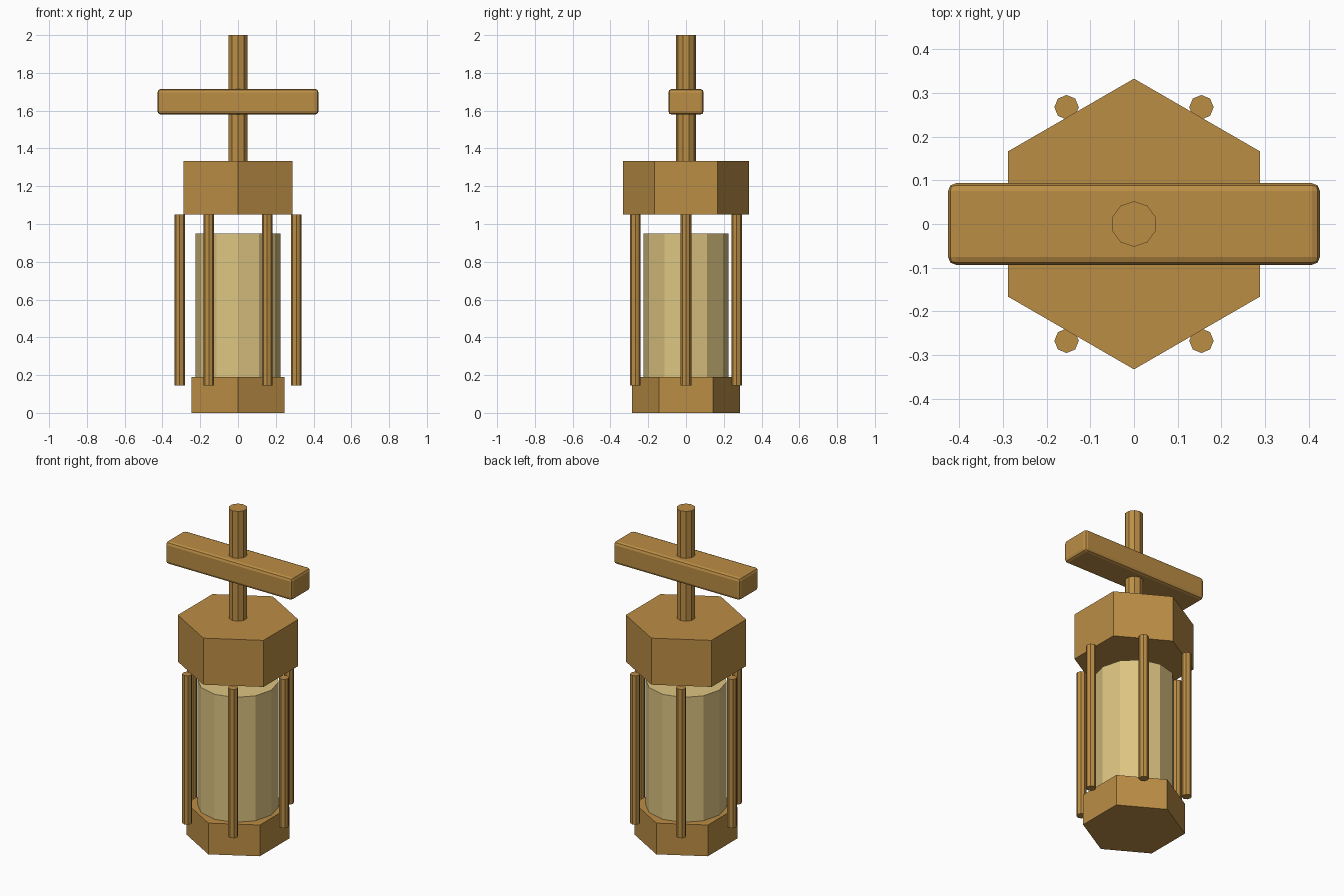
import bpy
import math

cube = bpy.data.objects.get("Cube")
if cube:
    bpy.data.objects.remove(cube, do_unlink=True)


def make_material(name, color):
    mat = bpy.data.materials.new(name)
    mat.use_nodes = True
    mat.diffuse_color = color
    mat.node_tree.nodes["Principled BSDF"].inputs["Base Color"].default_value = color
    return mat


brass = make_material("brass", (0.5, 0.27, 0.06, 1))
amber = make_material("pale amber", (0.72, 0.55, 0.22, 1))


def prism(name, sides, radius, bottom, top, mat, x=0, y=0):
    """Upright flat-sided cylinder with a corner pointing along y."""
    bpy.ops.mesh.primitive_cylinder_add(
        vertices=sides, radius=radius, depth=top - bottom,
        location=(x, y, (bottom + top) / 2))
    obj = bpy.context.object
    obj.name = name
    obj.data.materials.append(mat)
    return obj


# Hexagonal end caps and the chamber between them
prism("base_cap", 6, 0.285, 0, 0.19, brass)
prism("chamber", 12, 0.225, 0.19, 0.95, amber)
prism("top_cap", 6, 0.333, 1.05, 1.333, brass)

# Ring of six guard rods hanging from the top cap
for i in range(6):
    angle = i * math.pi / 3
    prism(f"guard_rod_{i + 1}", 8, 0.028, 0.145, 1.05, brass,
          0.309 * math.cos(angle), 0.309 * math.sin(angle))

# Plunger shaft
prism("plunger_shaft", 10, 0.052, 1.333, 2, brass)

# Crossbar handle with softened edges
bpy.ops.mesh.primitive_cube_add(size=1, location=(0, 0, 1.647))
handle = bpy.context.object
handle.name = "handle"
handle.scale = (0.852, 0.187, 0.136)
bpy.ops.object.transform_apply(location=False, rotation=False, scale=True)
handle.data.materials.append(brass)
bevel = handle.modifiers.new("soft_edges", "BEVEL")
bevel.width = 0.018
bevel.segments = 2
